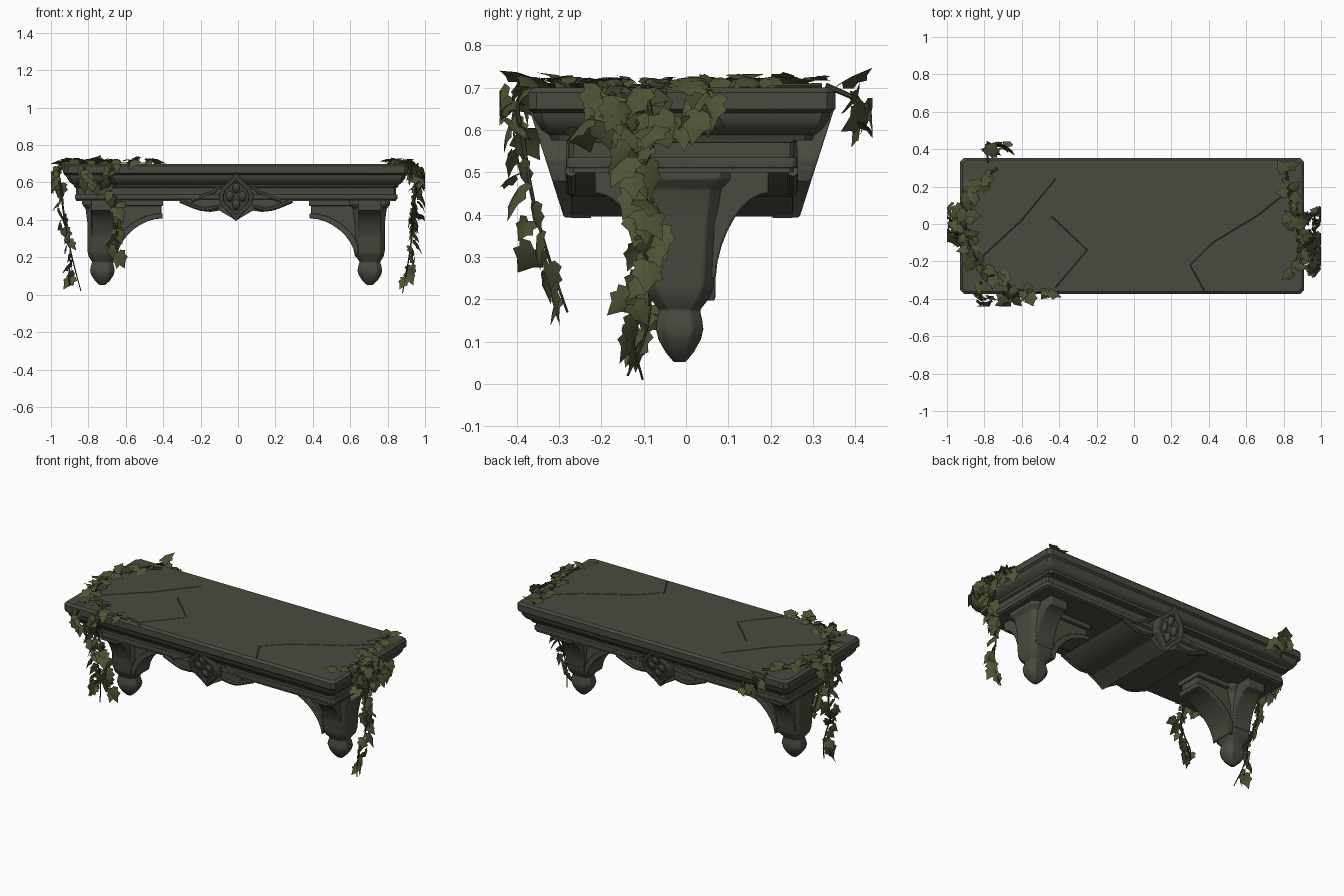
import bpy, bmesh, math, random
from mathutils import Vector

if "Cube" in bpy.data.objects:
    bpy.data.objects.remove(bpy.data.objects["Cube"])
random.seed(7)
C = -0.01          # x and y centre of the stonework


def material(name, rgb):
    m = bpy.data.materials.new(name)
    m.diffuse_color = (*rgb, 1)
    m.use_nodes = True
    m.node_tree.nodes["Principled BSDF"].inputs["Base Color"].default_value = m.diffuse_color
    return m


STONE = material("dark stone", (0.069, 0.067, 0.051))
LEAF = material("ivy green", (0.075, 0.088, 0.034))
STEM = material("vine stem", (0.05, 0.052, 0.025))


def finish(name, bm, mat, bevel=0, normals=True):
    if normals:
        bmesh.ops.recalc_face_normals(bm, faces=bm.faces)
    me = bpy.data.meshes.new(name)
    bm.to_mesh(me)
    bm.free()
    me.materials.append(mat)
    ob = bpy.data.objects.new(name, me)
    bpy.context.collection.objects.link(ob)
    if bevel:
        b = ob.modifiers.new("worn edges", 'BEVEL')
        b.width, b.segments, b.limit_method = bevel, 2, 'ANGLE'
    return ob


def bridge(bm, a, b):
    for i in range(len(a)):
        j = (i + 1) % len(a)
        bm.faces.new((a[i], a[j], b[j], b[i]))


def skin(bm, rings):
    """Join rings of points into a closed solid."""
    vs = [[bm.verts.new(p) for p in r] for r in rings]
    for a, b in zip(vs, vs[1:]):
        bridge(bm, a, b)
    bm.faces.new(vs[0])
    bm.faces.new(vs[-1][::-1])


def block(cx, cy, sections, c):
    """Stacked chamfered rectangles: sections are (z, half x, half y)."""
    bm = bmesh.new()
    rings = []
    for z, x, y in sections:
        k = min(c, x / 2, y / 2)
        q = [(x, y - k), (x - k, y), (k - x, y), (-x, y - k)]
        q += [(-a, -b) for a, b in q]
        rings.append([(cx + a, cy + b, z) for a, b in q])
    skin(bm, rings)
    return bm


def prism(bm, outline, place, a, b):
    skin(bm, [[place(u, v, w) for u, v in outline] for w in (a, b)])


def mirrored(half):
    return half + [(-u, v) for u, v in reversed(half) if u]


def smooth_path(pts, n=8):
    """Catmull-Rom samples through the points."""
    p = [Vector(q) for q in pts]
    p = [2 * p[0] - p[1]] + p + [2 * p[-1] - p[-2]]
    out = []
    for a, b, c, d in zip(p, p[1:], p[2:], p[3:]):
        for t in [k / n for k in range(n)]:
            out.append(b + ((c - a) * t + (2 * a - 5 * b + 4 * c - d) * t * t
                            + (3 * b - a - 3 * c + d) * t ** 3) / 2)
    return out + [p[-2]]


def tube(bm, path, r, taper=1.0, sides=6):
    rings = []
    for i, p in enumerate(path):
        t = (path[min(i + 1, len(path) - 1)] - path[max(i - 1, 0)]).normalized()
        s = t.cross(Vector((0.3, 0.9, 0.3))).normalized()
        u = t.cross(s)
        rr = r * (1 + (taper - 1) * i / (len(path) - 1))
        rings.append([p + rr * (s * math.cos(k * math.tau / sides) + u * math.sin(k * math.tau / sides))
                      for k in range(sides)])
    skin(bm, rings)


# Moulded top slab: (height, inset)
profile = [(.575, .055), (.588, .05), (.6, .032), (.625, .015), (.64, .012), (.65, 0), (.688, 0), (.7, .012)]
slab = finish("top_slab", block(C, C, [(z, .92 - d, .363 - d) for z, d in profile], .02), STONE)

# Cracks cut into the slab top
bm = bmesh.new()
for line in ([(.84, .19), (.67, .05), (.42, -.1), (.3, -.22), (.4, -.4)],
             [(-.44, .04), (-.25, -.14), (-.42, -.34)],
             [(-.86, -.22), (-.6, .02), (-.42, .24)]):
    rings = []
    for i, (x, y) in enumerate(line):
        t = Vector(line[min(i + 1, len(line) - 1)]) - Vector(line[max(i - 1, 0)])
        s = Vector((-t.y, t.x)).normalized() * .005
        rings.append([(x + s.x, y + s.y, .703), (x - s.x, y - s.y, .703), (x, y, .696)])
    skin(bm, rings)
cutter = finish("crack_cutter", bm, STONE)
cutter.hide_render = True
cutter.hide_set(True)
cut = slab.modifiers.new("cracks", 'BOOLEAN')
cut.operation, cut.object, cut.solver = 'DIFFERENCE', cutter, 'EXACT'

# Frieze beneath the slab, with a raised band along its foot
finish("frieze", block(C, C, [(.5, .855, .265), (.58, .855, .265)], .01), STONE)
for z, h in ((.51, .025), (.57, .012)):
    finish("frieze_band", block(C, C, [(z, .862, .272), (z + h, .862, .272)], .01), STONE, .004)

# Scalloped apron running front to back across the middle
half = [(.3, .51), (.29, .497), (.2, .458), (.14, .442), (.09, .45), (.03, .415), (0, .395)]
bm = bmesh.new()
prism(bm, mirrored(half), lambda u, v, w: (C + u, C + w, v), -.262, .262)
finish("apron", bm, STONE, .004)

# Pointed tracery ornaments and leaf mouldings, front and back
shield = mirrored([(0, .655), (.022, .622), (.075, .575), (.094, .53), (.085, .48), (.03, .43), (0, .392)])
inner = [(u * .74, .525 + (v - .525) * .74) for u, v in shield]
for side, label in ((-1, "front"), (1, "back")):
    def place(u, v, w):
        return (C + u, C + side * (.292 + (v - .45) * .32 + w), v)
    bm = bmesh.new()
    prism(bm, shield, place, -.06, -.012)
    finish(label + "_ornament_panel", bm, STONE)
    bm = bmesh.new()
    loops = [[bm.verts.new(place(u, v, w)) for u, v in o]
             for o, w in ((shield, -.06), (shield, .004), (inner, .004), (inner, -.02))]
    for k in range(4):
        bridge(bm, loops[k], loops[(k + 1) % 4])
    finish(label + "_ornament_frame", bm, STONE, .004)
    bm = bmesh.new()
    for k in range(4):     # four-lobed foil
        a = k * math.pi / 2
        u, v = .034 * math.cos(a), .525 + .045 * math.sin(a)
        for q in bmesh.ops.create_uvsphere(bm, u_segments=12, v_segments=8, radius=1)["verts"]:
            q.co = place(u + q.co.x * .021, v + q.co.z * .028, -.014 + q.co.y * .018)
    finish(label + "_ornament_foils", bm, STONE)
    bm = bmesh.new()
    for m in (-1, 1):
        for pts in ([(.3, .503), (.18, .458), (.09, .47)], [(.24, .505), (.13, .545), (.07, .6)]):
            tube(bm, smooth_path([(C + m * x, C + side * .262, z) for x, z in pts]), .013, .8, 8)
    finish(label + "_leaf_mouldings", bm, STONE)


def sweep(u0, z0, u1, z1, n=8):
    """Quarter curve rising from the leg and levelling out."""
    ts = [k / n * math.pi / 2 for k in range(n + 1)]
    return [(u0 + (u1 - u0) * (1 - math.cos(t)) ** .85, z0 + (z1 - z0) * math.sin(t)) for t in ts]


# Corbel brackets, one at each end
leg = [(.052, .016, .014), (.075, .04, .033), (.105, .06, .05), (.13, .066, .056), (.152, .062, .053), (.175, .055, .048),
       (.205, .074, .072), (.235, .08, .081), (.38, .08, .088), (.46, .09, .098), (.482, .108, .12), (.505, .108, .12)]
top = .505
arm = [(0, .2)] + sweep(.08, .205, .315, .415) + [(.315, top), (0, top)]
rim = sweep(.075, .195, .322, .408) + sweep(.06, .24, .322, .435)[::-1]
wing = [(0, .24)] + sweep(.08, .25, .205, .45) + [(.205, top), (0, top)]
for m, label in ((-1, "left"), (1, "right")):
    lx = C + m * .715
    finish(label + "_corbel_leg", block(lx, C - .005, leg, .026), STONE, .004)

    def inward(u, v, w):
        return (lx - m * u, C + w, v)
    bm = bmesh.new()
    prism(bm, arm, inward, -.066, .066)
    finish(label + "_corbel_arm", bm, STONE, .004)
    bm = bmesh.new()
    prism(bm, rim, inward, -.08, .08)
    prism(bm, [(.05, .475), (.325, .475), (.325, top), (.05, top)], inward, -.09, .09)
    finish(label + "_corbel_arm_moulding", bm, STONE, .004)
    bm = bmesh.new()
    for s in (-1, 1):
        prism(bm, wing, lambda u, v, w: (lx + w, C + s * u, v), -.06, .06)
    finish(label + "_corbel_side_wings", bm, STONE, .005)

# Ivy leaf: five lobes, folded along the middle
leaf_outline = mirrored([(0, 0), (.2, -.12), (.46, .02), (.36, .22), (.46, .42), (.24, .58), (0, 1)])


def rnd(s):
    return Vector([random.uniform(-s, s) for _ in range(3)])


def add_leaf(bm, pos, normal, tip, size, jitter):
    n = (normal.normalized() + rnd(jitter)).normalized()
    t = tip + rnd(.6)
    t = (t - n * t.dot(n)).normalized()
    s = t.cross(n)

    def at(u, v):
        p = pos + size * (s * u + t * v + n * (.12 - .3 * abs(u) - .25 * v * v))
        return bm.verts.new((max(-1, min(1, p.x)), max(-.44, min(.44, p.y)), max(0, p.z)))
    hub = at(0, .32)
    ring = [at(u, v) for u, v in leaf_outline]
    for i in range(len(ring)):
        bm.faces.new((hub, ring[i], ring[(i + 1) % len(ring)]))


def vine(name, path, face, gap, size):
    bm = bmesh.new()
    tube(bm, path, .007, .4)
    finish(name + "_stem", bm, STEM)
    bm = bmesh.new()
    walked = 0
    for a, b in zip(path, path[1:]):
        if b.z < .07:      # bare tip
            break
        on_top = b.z > .69
        step = gap if b.z > .58 else gap * 1.45
        walked += (b - a).length
        while walked > step:
            walked -= step
            out = Vector((*face, 0))
            side = Vector((random.uniform(-1, 1), random.uniform(-1, 1), 0))
            n = Vector((0, 0, 1)) if on_top else out + Vector((0, 0, .3))
            tip = side + out / 2 if on_top else side * .6 - Vector((0, 0, 1))
            add_leaf(bm, b + n.normalized() * .01 + side * .018, n, tip,
                     size * random.uniform(.65, 1.15), .5 if on_top else .85)
    finish(name + "_leaves", bm, LEAF, normals=False)


def hanging(name, start, face, end, gap=.024, size=.085):
    """Vine that leaves the slab top, rolls over the edge and dangles to its end with a wiggle."""
    f = Vector((*face, 0))
    s = Vector((*start, .705))
    over = s + f * .075 - Vector((0, 0, .035))
    e = Vector(end)
    n = max(2, round((over - e).length / .1))
    pts = [s, over]
    for k in range(1, n + 1):
        pts.append(over.lerp(e, k / n) + f.yxz * .018 * math.sin(k * 2) + f * .02 * math.sin(k / n * math.pi))
    vine(name, smooth_path(pts), face, gap, size)


# Creepers along the slab rim
arc = [math.radians(a) for a in range(125, 276, 5)]
vine("left_rim_ivy", [Vector((-.5 + .4 * math.cos(a), .365 * math.sin(a), .704)) for a in arc], (-.5, -.3), .022, .078)
vine("right_rim_ivy", smooth_path([(.81, .32, .704), (.84, .1, .704), (.88, -.08, .704), (.86, -.24, .704)]), (.5, 0), .021, .068)

# Hanging strands and tufts
hanging("left_back_ivy", (-.78, .33), (0, 1), (-.66, .385, .61))
hanging("left_end_ivy", (-.88, -.03), (-1, 0), (-.84, -.12, .02))
hanging("left_end_tuft", (-.88, .08), (-1, 0), (-.96, .03, .58))
hanging("left_corner_tuft", (-.82, -.31), (0, -1), (-.78, -.39, .58))
hanging("left_front_ivy", (-.67, -.32), (0, -1), (-.65, -.28, .17))
hanging("right_end_ivy", (.87, -.09), (1, 0), (.88, -.12, .01))
hanging("right_end_short_ivy", (.87, -.17), (1, 0), (.91, -.07, .36))
hanging("right_end_tuft", (.87, .05), (1, 0), (.95, -.02, .61), .019, .095)
hanging("right_corner_tuft", (.87, -.2), (1, 0), (.94, -.23, .6), .019, .095)

# Smooth shading with crisp edges
for ob in bpy.context.scene.objects:
    if not ob.hide_render:
        ob.select_set(True)
        bpy.context.view_layer.objects.active = ob
bpy.ops.object.shade_smooth_by_angle(angle=math.radians(35))
